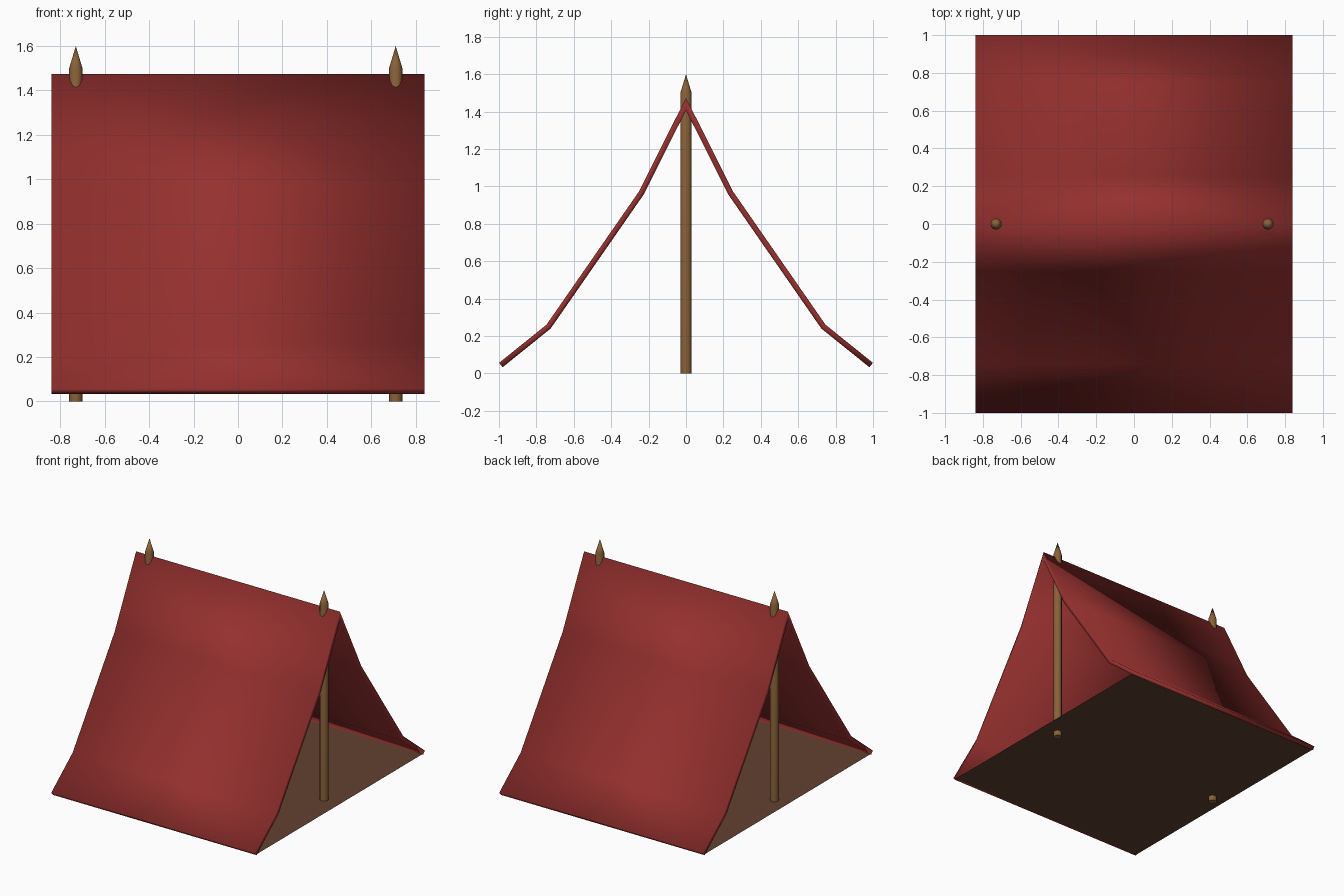
import bpy, bmesh

if "Cube" in bpy.data.objects:
    bpy.data.objects.remove(bpy.data.objects["Cube"])


def material(name, color):
    m = bpy.data.materials.new(name)
    m.diffuse_color = (*color, 1)
    m.use_nodes = True
    m.node_tree.nodes["Principled BSDF"].inputs["Base Color"].default_value = m.diffuse_color
    return m


red = material("red_canvas", (0.30, 0.03, 0.028))
wood = material("wood", (0.25, 0.12, 0.04))
brown = material("brown_cloth", (0.12, 0.053, 0.03))


def finish(name, bm, mat):
    bmesh.ops.recalc_face_normals(bm, faces=bm.faces)
    mesh = bpy.data.meshes.new(name)
    bm.to_mesh(mesh)
    bm.free()
    mesh.materials.append(mat)
    ob = bpy.data.objects.new(name, mesh)
    bpy.context.collection.objects.link(ob)
    bpy.context.view_layer.objects.active = ob
    ob.select_set(True)
    bpy.ops.object.shade_smooth_by_angle(angle=0.6)
    ob.select_set(False)
    return ob


def strip(points, half):
    # Sheet made by sweeping a side profile along x
    bm = bmesh.new()
    rows = [[bm.verts.new((x, y, z)) for x in (-half, half)] for y, z in points]
    for a, b in zip(rows, rows[1:]):
        bm.faces.new((a[0], a[1], b[1], b[0]))
    return bm


# Sagging canvas draped over the ridge
side = [(0.99, 0.045), (0.735, 0.25), (0.24, 0.963), (0, 1.44)]
profile = side + [(-y, z) for y, z in side[-2::-1]]
canvas = finish("canvas", strip(profile, 0.84), red)
solid = canvas.modifiers.new("thickness", "SOLIDIFY")
solid.thickness = 0.03
solid.offset = 0
solid.use_even_offset = True

# Ground cloth
finish("ground_cloth", strip([(-0.985, 0.04), (0.985, 0.04)], 0.84), brown)


def pole(name, x, sides=12):
    # Revolved shaft with a pointed tip
    bm = bmesh.new()
    path = [bm.verts.new((r, 0, z)) for r, z in ((0, 0), (0.03, 0), (0.03, 1.5), (0, 1.6))]
    edges = [bm.edges.new(p) for p in zip(path, path[1:])]
    bmesh.ops.spin(bm, geom=path + edges, cent=(0, 0, 0), axis=(0, 0, 1),
                   angle=6.283185307, steps=sides)
    bmesh.ops.remove_doubles(bm, verts=bm.verts, dist=0.0005)
    finish(name, bm, wood).location.x = x


# Poles near each end
pole("left_pole", -0.73)
pole("right_pole", 0.71)
